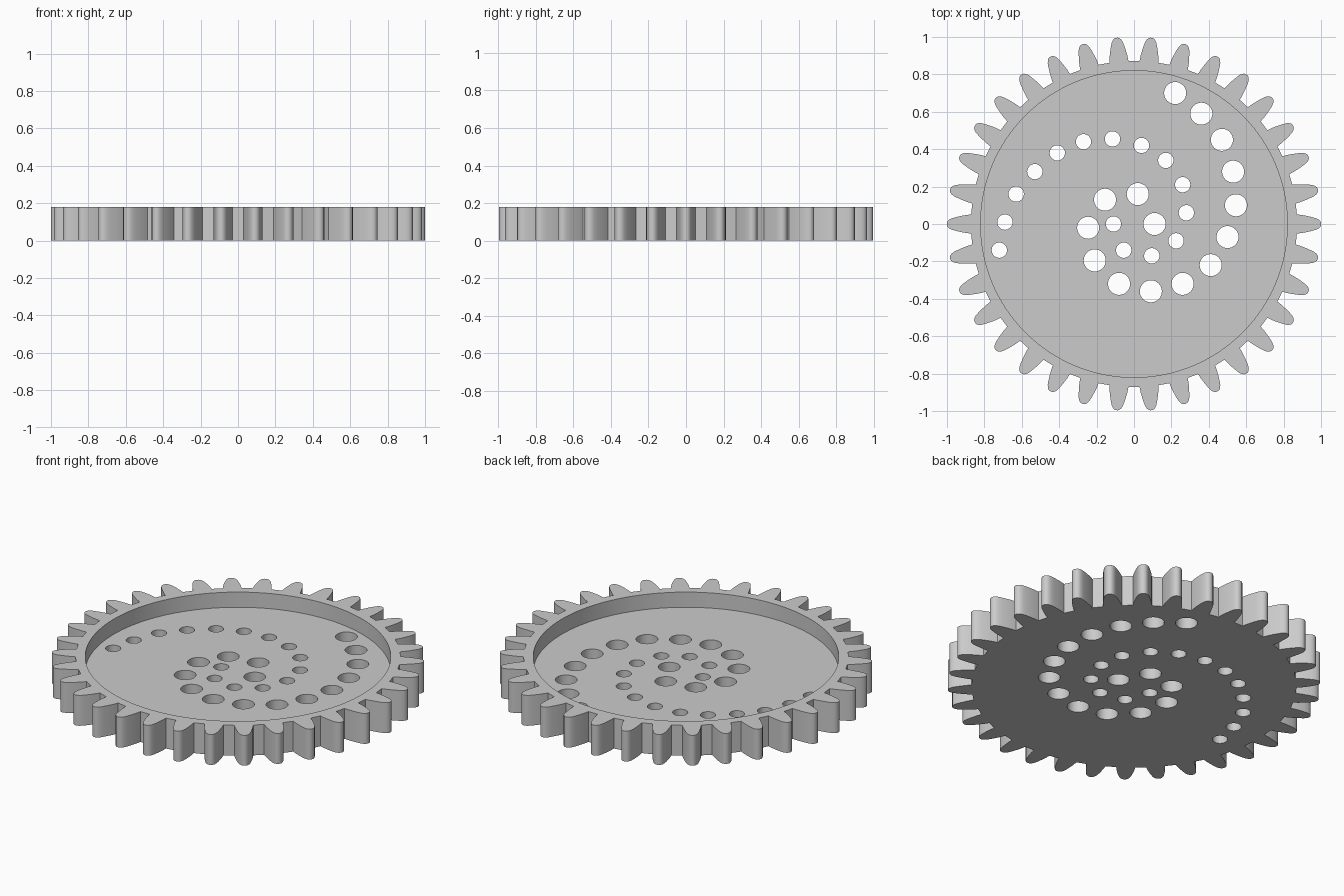
import bpy, bmesh, math
from mathutils import Matrix

cube = bpy.data.objects.get("Cube")
if cube:
    bpy.data.objects.remove(cube, do_unlink=True)

TEETH = 34
HEIGHT = 0.18
FLOOR = 0.09
RECESS_RADIUS = 0.82

# Half of one tooth: radius from the gear axis, half width
TOOTH = [(0.872, 0.051), (0.90, 0.048), (0.93, 0.042), (0.955, 0.036),
         (0.975, 0.030), (0.988, 0.023), (0.997, 0.014), (1.0, 0.005)]

# Two spiral rows of round holes
LARGE_HOLES = [(.22, .70), (.36, .59), (.47, .45), (.53, .28), (.545, .10),
               (.50, -.07), (.41, -.22), (.26, -.32), (.09, -.36), (-.08, -.32),
               (-.21, -.195), (-.245, -.02), (-.155, .13), (.02, .16), (.11, 0)]
SMALL_HOLES = [(-.72, -.14), (-.69, .01), (-.63, .16), (-.53, .28), (-.41, .38),
               (-.27, .44), (-.115, .455), (.04, .42), (.17, .34), (.26, .21),
               (.28, .06), (.225, -.09), (.095, -.17), (-.055, -.14), (-.11, 0)]

gray = bpy.data.materials.new("plain gray")
gray.use_nodes = True
color = (0.6, 0.6, 0.6, 1)
gray.diffuse_color = color
gray.node_tree.nodes["Principled BSDF"].inputs["Base Color"].default_value = color


def make_object(name, bm):
    bmesh.ops.recalc_face_normals(bm, faces=bm.faces[:])
    mesh = bpy.data.meshes.new(name)
    bm.to_mesh(mesh)
    bm.free()
    mesh.materials.append(gray)
    obj = bpy.data.objects.new(name, mesh)
    bpy.context.collection.objects.link(obj)
    return obj


def add_cylinder(bm, x, y, radius, bottom, top, sides):
    bmesh.ops.create_cone(bm, cap_ends=True, segments=sides,
                          radius1=radius, radius2=radius, depth=top - bottom,
                          matrix=Matrix.Translation((x, y, (bottom + top) / 2)))


# Toothed disc: outline extruded upward
outline = [(r, -w) for r, w in TOOTH] + [(r, w) for r, w in reversed(TOOTH)]
bm = bmesh.new()
ring = []
for i in range(TEETH):
    turn = Matrix.Rotation(math.tau * i / TEETH, 3, 'Z')
    for r, w in outline:
        x = math.sqrt(r * r - w * w)
        ring.append(bm.verts.new((turn[0][0] * x + turn[0][1] * w,
                                  turn[1][0] * x + turn[1][1] * w, 0)))
base = bm.faces.new(ring)
extruded = bmesh.ops.extrude_face_region(bm, geom=[base], use_keep_orig=True)
top_verts = [v for v in extruded["geom"] if isinstance(v, bmesh.types.BMVert)]
bmesh.ops.translate(bm, verts=top_verts, vec=(0, 0, HEIGHT))
gear = make_object("gear_wheel", bm)

# Cutters: shallow round recess and the through holes
bm = bmesh.new()
add_cylinder(bm, 0, 0, RECESS_RADIUS, FLOOR, HEIGHT + 0.1, 128)
recess = make_object("recess_cutter", bm)

bm = bmesh.new()
for holes, radius in ((LARGE_HOLES, 0.059), (SMALL_HOLES, 0.041)):
    for x, y in holes:
        add_cylinder(bm, x, y, radius, -0.1, HEIGHT + 0.2, 32)
drill = make_object("hole_cutter", bm)

bpy.ops.object.select_all(action='DESELECT')
bpy.context.view_layer.objects.active = gear
gear.select_set(True)
for cutter in (recess, drill):
    cutter.hide_render = True
    cut = gear.modifiers.new(cutter.name, 'BOOLEAN')
    cut.operation = 'DIFFERENCE'
    cut.solver = 'EXACT'
    cut.object = cutter
    bpy.ops.object.modifier_apply(modifier=cut.name)
    bpy.data.objects.remove(cutter, do_unlink=True)

# Smooth curved walls, crisp edges
bpy.ops.object.shade_smooth_by_angle(angle=math.radians(30))
